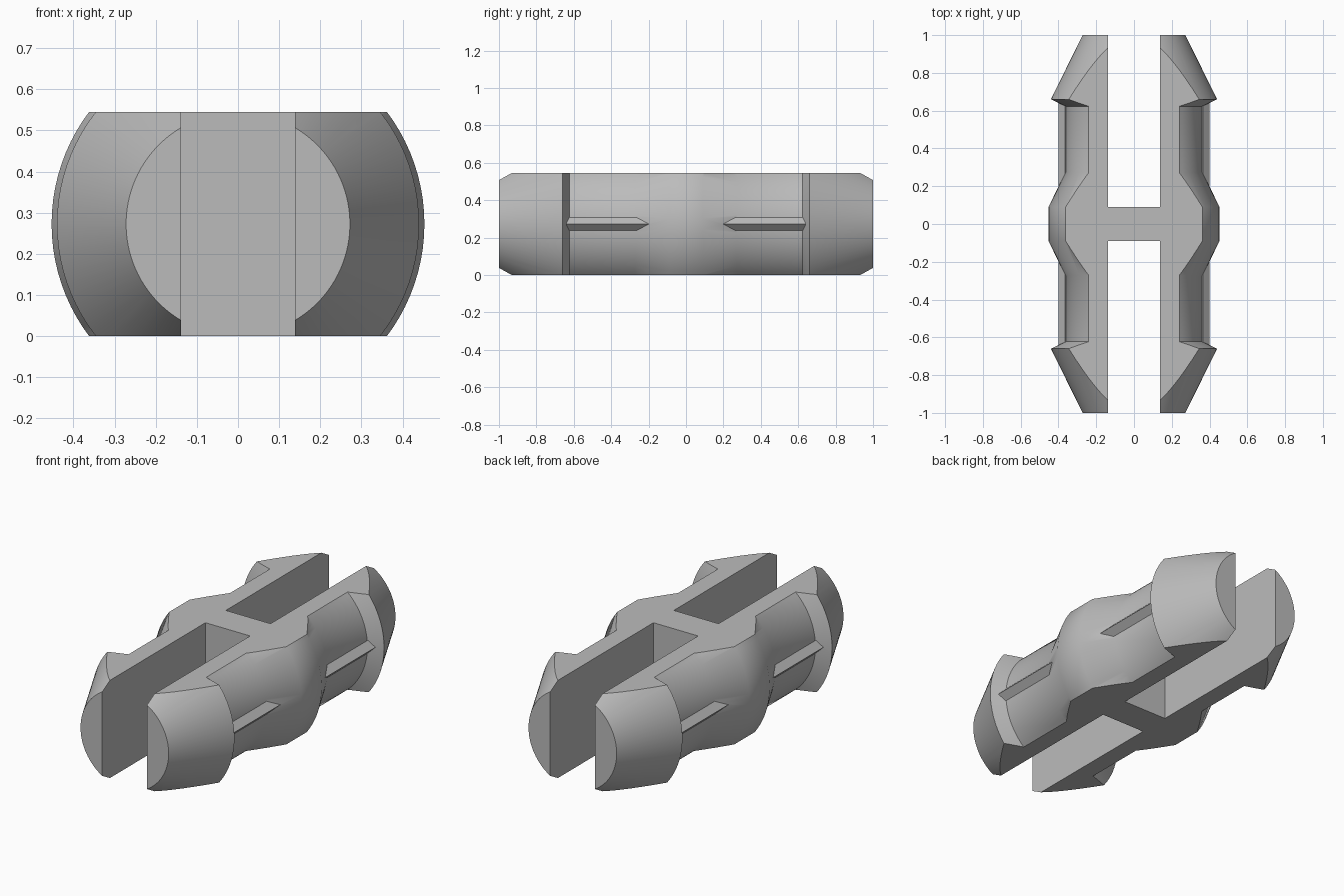
import bpy
import bmesh
import math
from mathutils import Matrix, Vector

cube = bpy.data.objects.get("Cube")
if cube:
    bpy.data.objects.remove(cube, do_unlink=True)

HALF_HEIGHT = 0.2725
SLOT_HALF_WIDTH = 0.138
WEB_HALF = 0.09

grey = bpy.data.materials.new("plain grey")
grey.use_nodes = True
colour = (0.5, 0.5, 0.5, 1)
grey.diffuse_color = colour
grey.node_tree.nodes["Principled BSDF"].inputs["Base Color"].default_value = colour


def make_object(name, bm):
    bmesh.ops.recalc_face_normals(bm, faces=bm.faces)
    mesh = bpy.data.meshes.new(name)
    bm.to_mesh(mesh)
    bm.free()
    mesh.materials.append(grey)
    obj = bpy.data.objects.new(name, mesh)
    bpy.context.collection.objects.link(obj)
    return obj


def box(name, centre, size, roll=0):
    bm = bmesh.new()
    matrix = (Matrix.Translation(centre) @ Matrix.Rotation(roll, 4, 'Y')
              @ Matrix.Diagonal((*size, 1)))
    bmesh.ops.create_cube(bm, size=1, matrix=matrix)
    return make_object(name, bm)


def combine(target, tool, operation):
    mod = target.modifiers.new(operation.lower(), 'BOOLEAN')
    mod.operation = operation
    mod.solver = 'EXACT'
    mod.object = tool
    bpy.context.view_layer.objects.active = target
    bpy.ops.object.modifier_apply(modifier=mod.name)
    bpy.data.objects.remove(tool, do_unlink=True)


# Turned body: tapered tips, barbs, necks and a central bulge
half = [(0.09, 0.453), (0.272, 0.363), (0.623, 0.363), (0.66, 0.44), (1, 0.272), (1, 0)]
profile = [(-y, r) for y, r in reversed(half)] + half
bm = bmesh.new()
verts = [bm.verts.new((r, y, HALF_HEIGHT)) for y, r in profile]
edges = [bm.edges.new(pair) for pair in zip(verts, verts[1:])]
bmesh.ops.spin(bm, geom=verts + edges, cent=(0, 0, HALF_HEIGHT), axis=(0, 1, 0),
               angle=math.tau, steps=96, dvec=Vector((0, 0, 0)))
bmesh.ops.remove_doubles(bm, verts=bm.verts, dist=0.0001)
pin = make_object("snap_pin", bm)

# Small ridged keys along both sides of each neck
for sx in (-1, 1):
    for sy in (-1, 1):
        side = 0.036 * math.sqrt(2)
        key = box("side_key", (sx * 0.364, sy * 0.425, HALF_HEIGHT),
                  (side, 0.53, side), math.pi / 4)
        combine(pin, key, 'UNION')

# Flat top and bottom
slab = box("flat_slab", (0, 0, HALF_HEIGHT), (2, 3, 2 * HALF_HEIGHT))
combine(pin, slab, 'INTERSECT')

# Slots that split both ends into two prongs
for sy in (-1, 1):
    slot = box("prong_slot", (0, sy * (WEB_HALF + 0.6), HALF_HEIGHT),
               (2 * SLOT_HALF_WIDTH, 1.2, 1))
    combine(pin, slot, 'DIFFERENCE')

bpy.ops.object.select_all(action='DESELECT')
pin.select_set(True)
bpy.context.view_layer.objects.active = pin
bpy.ops.object.shade_smooth_by_angle(angle=math.radians(30))
